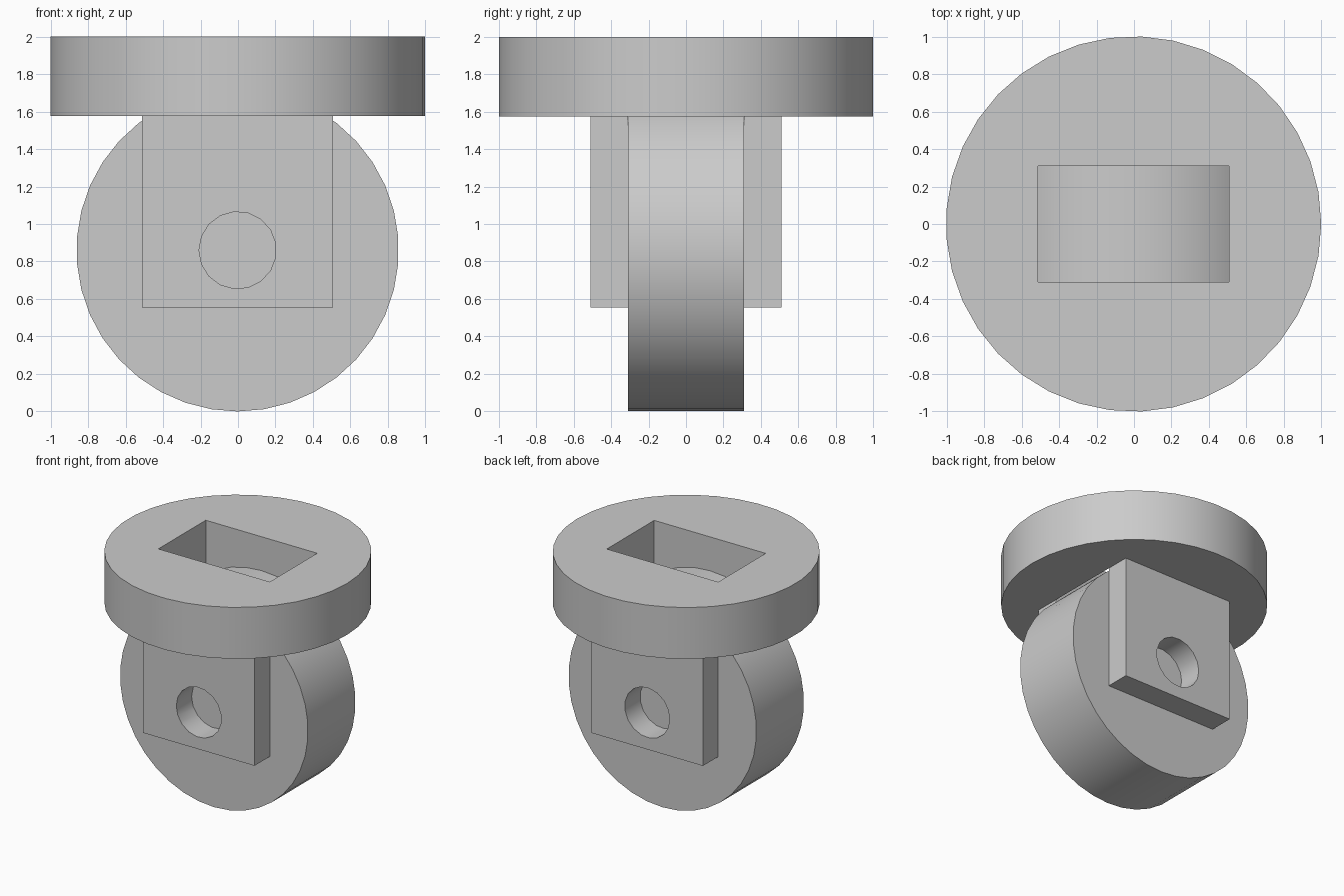
import bpy, bmesh, math
from mathutils import Vector, Matrix

if "Cube" in bpy.data.objects:
    bpy.data.objects.remove(bpy.data.objects["Cube"])

grey = bpy.data.materials.new("light_grey")
grey.use_nodes = True
grey.diffuse_color = (0.6, 0.6, 0.6, 1)
grey.node_tree.nodes["Principled BSDF"].inputs["Base Color"].default_value = (0.6, 0.6, 0.6, 1)

CX = -0.002        # shared axis of all parts
AXLE_Z = 0.86
WHEEL_R = 0.86
HALF_W = 0.31      # half thickness of wheel, half width of slot
HALF_X = 0.51      # half width of plates and slot
DISC_Z = 1.575     # underside of the disc


def prism(name, outline, depth, matrix):
    """Extrude a flat outline by depth along its local z, then place it."""
    bm = bmesh.new()
    face = bm.faces.new([bm.verts.new((x, y, 0)) for x, y in outline])
    top = bmesh.ops.extrude_face_region(bm, geom=[face])["geom"]
    bmesh.ops.translate(bm, vec=(0, 0, depth),
                        verts=[v for v in top if isinstance(v, bmesh.types.BMVert)])
    bmesh.ops.recalc_face_normals(bm, faces=bm.faces)
    bm.transform(matrix)
    mesh = bpy.data.meshes.new(name)
    bm.to_mesh(mesh)
    bm.free()
    mesh.materials.append(grey)
    ob = bpy.data.objects.new(name, mesh)
    bpy.context.collection.objects.link(ob)
    return ob


def circle(radius, sides, start):
    angles = [start + math.tau * i / sides for i in range(sides)]
    return [(radius * math.cos(a), radius * math.sin(a)) for a in angles]


def rectangle(hx, hy):
    return [(-hx, -hy), (hx, -hy), (hx, hy), (-hx, hy)]


def upright(y, z):
    """Outline stands in the xz plane and is extruded towards -y."""
    return Matrix.Translation((CX, y, z)) @ Matrix.Rotation(math.pi / 2, 4, "X")


def flat(z):
    return Matrix.Translation((CX, 0, z))


def cut(ob, cutter):
    mod = ob.modifiers.new("cut", "BOOLEAN")
    mod.operation = "DIFFERENCE"
    mod.solver = "EXACT"
    mod.object = cutter
    bpy.context.view_layer.update()
    graph = bpy.context.evaluated_depsgraph_get()
    ob_mesh = bpy.data.meshes.new_from_object(ob.evaluated_get(graph))
    ob.modifiers.clear()
    ob.data = ob_mesh
    bpy.data.objects.remove(cutter)


# Top disc with a rectangular slot
disc = prism("top_disc", circle(1.001, 37, 0), 2 - DISC_Z, flat(DISC_Z))
cut(disc, prism("slot_cutter", rectangle(HALF_X, HALF_W), 1, flat(1.3)))

# Wheel running up into the slot
wheel = prism("wheel", circle(WHEEL_R, 38, math.pi / 2), 2 * HALF_W, upright(HALF_W, AXLE_Z))

# Side plates with axle holes
plate_low = 0.555
plate_h = DISC_Z - plate_low
plates = []
for name, back in (("front_plate", -HALF_W), ("back_plate", HALF_W + 0.2)):
    plate = prism(name, rectangle(HALF_X, plate_h / 2), 0.2,
                  upright(back, plate_low + plate_h / 2))
    cut(plate, prism("hole_cutter", circle(0.206, 17, math.pi), 0.6,
                     upright(back + 0.2, AXLE_Z)))
    plates.append(plate)

# Smooth round sides, crisp edges
bpy.ops.object.select_all(action="DESELECT")
for ob in [disc, wheel] + plates:
    ob.select_set(True)
bpy.context.view_layer.objects.active = disc
bpy.ops.object.shade_smooth_by_angle(angle=math.radians(30))
